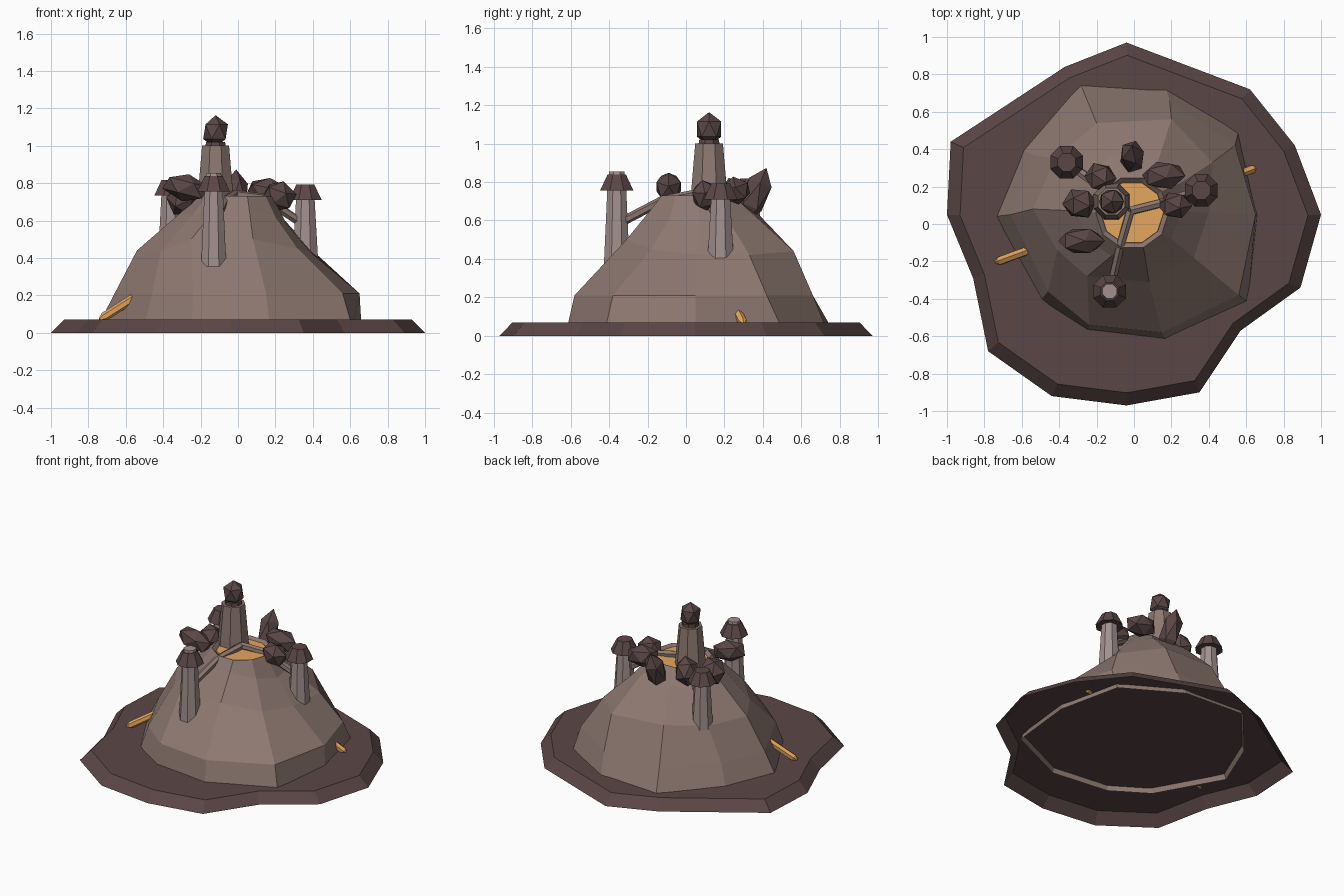
import bpy, bmesh, math, random
from mathutils import Vector, Matrix

if "Cube" in bpy.data.objects:
    bpy.data.objects.remove(bpy.data.objects["Cube"])

random.seed(4)


def material(name, rgb):
    m = bpy.data.materials.new(name)
    m.diffuse_color = (*rgb, 1)
    m.use_nodes = True
    m.node_tree.nodes["Principled BSDF"].inputs["Base Color"].default_value = m.diffuse_color
    return m


DARK = material("dark_rock", (0.105, 0.062, 0.062))
MOUND = material("brown_rock", (0.27, 0.19, 0.165))
PALE = material("pale_stone", (0.36, 0.28, 0.27))
GLOW = material("molten", (0.78, 0.38, 0.11))


def finish(bm, name, mat):
    bmesh.ops.recalc_face_normals(bm, faces=bm.faces)
    mesh = bpy.data.meshes.new(name)
    bm.to_mesh(mesh)
    bm.free()
    mesh.materials.append(mat)
    ob = bpy.data.objects.new(name, mesh)
    bpy.context.collection.objects.link(ob)
    return ob


def loft(name, rings, mat, cap_bottom=True, cap_top=True):
    """Skin a stack of rings that share one vertex count."""
    bm = bmesh.new()
    vs = [[bm.verts.new(p) for p in r] for r in rings]
    n = len(vs[0])
    for a, b in zip(vs, vs[1:]):
        for i in range(n):
            j = (i + 1) % n
            bm.faces.new((a[i], a[j], b[j], b[i]))
    if cap_bottom:
        bm.faces.new(vs[0][::-1])
    if cap_top:
        bm.faces.new(vs[-1])
    return finish(bm, name, mat)


def circle(x, y, z, r, n=8, turn=0.39):
    return [(x + r * math.cos(turn + 2 * math.pi * i / n),
             y + r * math.sin(turn + 2 * math.pi * i / n), z) for i in range(n)]


def turned(name, x, y, profile, mat, n=8):
    return loft(name, [circle(x, y, z, r, n) for r, z in profile], mat)


def crystal(name, loc, size, mat, tilt=(0, 0), detail=1):
    """Faceted lump: a stretched icosphere."""
    bm = bmesh.new()
    bmesh.ops.create_icosphere(bm, subdivisions=detail, radius=1)
    mtx = (Matrix.Translation(loc) @ Matrix.Rotation(tilt[0], 4, 'X')
           @ Matrix.Rotation(tilt[1], 4, 'Y') @ Matrix.Diagonal((*size, 1)))
    bmesh.ops.transform(bm, matrix=mtx, verts=bm.verts)
    return finish(bm, name, mat)


def rod(name, a, b, profile, mat, n=6):
    """Tapered rod from a to b; profile holds (fraction along, radius)."""
    a, b = Vector(a), Vector(b)
    q = (b - a).to_track_quat('Z', 'Y')
    rings = [[a.lerp(b, t) + q @ Vector(p) for p in circle(0, 0, 0, r, n)]
             for t, r in profile]
    return loft(name, rings, mat)


# Base slab: bevelled, open underneath
outline = [(-.04, .97), (-.37, .84), (-.98, .44), (-1, .05), (-.86, -.29), (-.78, -.68),
           (-.44, -.92), (-.04, -.97), (.35, -.9), (.57, -.57), (.89, -.34), (1, .05),
           (.86, .42), (.62, .72)]
loft("base_slab", [[(x, y, 0) for x, y in outline],
                   [(x * .93, y * .93, .07) for x, y in outline]], DARK, cap_bottom=False)

# Volcano mound with crater
foot = [(.66, .05), (.56, .5), (.17, .73), (-.29, .76), (-.6, .4),
        (-.75, .04), (-.5, -.41), (-.25, -.57), (.17, -.62), (.61, -.42)]
waist = [(.65, .05), (.54, .42), (.19, .66), (-.25, .66), (-.54, .37),
         (-.66, .05), (-.46, -.36), (-.24, -.54), (.15, -.58), (.56, -.38)]
shoulder = [(.4, .06, .42), (.42, .33, .42), (.2, .56, .44), (-.2, .54, .46), (-.42, .35, .44),
            (-.54, .08, .44), (-.41, -.14, .44), (-.25, -.28, .5), (.08, -.31, .5), (.32, -.18, .45)]
collar = [(.26, .07, .58), (.25, .22, .6), (.13, .34, .64), (-.12, .36, .65), (-.27, .25, .63),
          (-.31, .07, .64), (-.24, -.09, .63), (-.12, -.17, .66), (.06, -.18, .66), (.2, -.08, .62)]
loft("mound", [[(x, y, .035) for x, y in foot], [(x, y, .21) for x, y in waist],
               shoulder, collar, circle(-.01, .06, .73, .195, 10, 0),
               circle(-.01, .06, .70, .165, 10, 0)], MOUND, cap_bottom=False, cap_top=False)
loft("lava_pool", [circle(-.01, .06, .70, .17, 10, 0),
                   circle(-.01, .06, .715, .168, 10, 0)], GLOW)

# Central tall chimney with crystal tip
turned("tall_chimney", -.12, .12, [(.11, .6), (.1, .76), (.078, 1.0)], MOUND)
turned("chimney_collar", -.12, .12, [(.06, .99), (.055, 1.02)], DARK)
crystal("chimney_tip", (-.12, .12, 1.075), (.074, .074, .088), DARK)

# Side chimneys with flared caps
for name, x, y, z0, cap in (("front", -.13, -.36, .355, .755),
                            ("right", .36, .18, .40, .71),
                            ("left", -.36, .33, .40, .735)):
    stub = .1 if name == "front" else .075
    turned(name + "_chimney", x, y, [(.073, z0), (.052, cap + .03), (.042, cap + stub)], PALE)
    turned(name + "_chimney_cap", x, y, [(.094, cap), (.052, cap + .083)], DARK)

# Pipes joining crater and chimneys
hub = (-.02, .07, .74)
full = [(0, .024), (1, .024)]
rod("front_pipe", hub, (-.075, -.12, .705), full, MOUND)
rod("front_pipe_lower", (-.075, -.12, .705), (-.125, -.34, .59), full, MOUND)
rod("right_pipe", hub, (.14, .11, .72), full, MOUND)
rod("right_pipe_lower", (.14, .11, .72), (.35, .18, .58), full, MOUND)
rod("left_pipe", (-.18, .2, .69), (-.35, .32, .58), full, MOUND)

# Boulders around the crater
boulders = [((-.01, .36, .735), (.07, .075, .15), (-.4, 0)),
            ((-.18, .25, .73), (.085, .08, .1), (.3, .3)),
            ((-.29, .11, .71), (.095, .085, .095), (.2, .6)),
            ((-.28, -.09, .775), (.135, .075, .075), (0, .25)),
            ((.16, .26, .755), (.125, .08, .075), (.2, .15)),
            ((.22, .1, .73), (.095, .075, .085), (.2, .3))]
for i, (loc, size, tilt) in enumerate(boulders):
    crystal(f"boulder_{i + 1}", loc, size, DARK, tilt)

# Molten streaks on the slope
streak = [(0, .008), (.12, .024), (.85, .024), (1, .008)]
rod("left_streak", (-.74, -.205, .07), (-.535, -.13, .2), streak, GLOW)
rod("right_streak", (.65, .3, .06), (.5, .245, .17), streak, GLOW)
